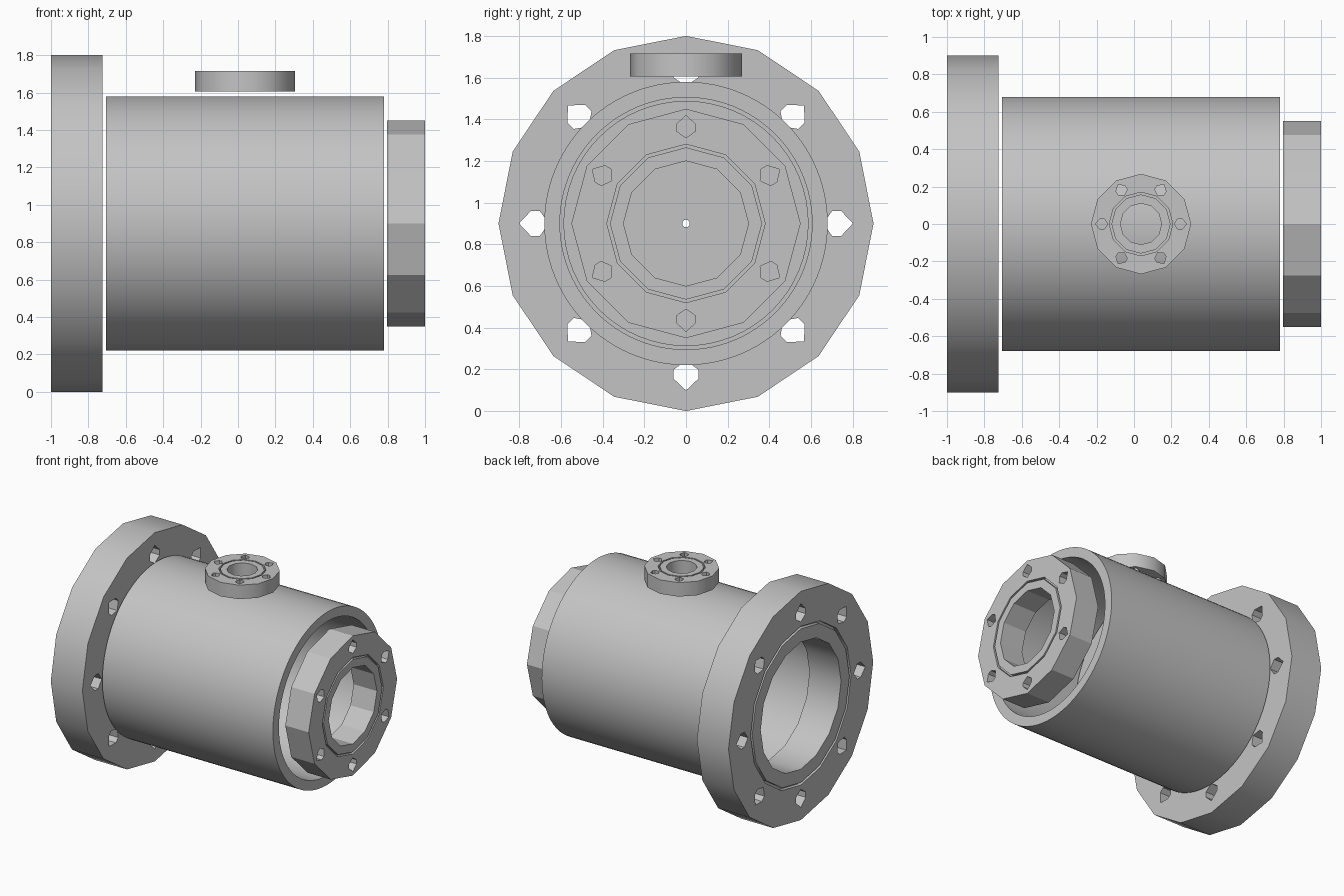
import bpy, bmesh
from math import radians, cos, sin, tau
from mathutils import Matrix, Vector

cube = bpy.data.objects.get("Cube")
if cube:
    bpy.data.objects.remove(cube, do_unlink=True)

steel = bpy.data.materials.new("grey_steel")
steel.use_nodes = True
steel.diffuse_color = (0.55, 0.55, 0.55, 1)
steel.node_tree.nodes["Principled BSDF"].inputs["Base Color"].default_value = (0.55, 0.55, 0.55, 1)

AXIS_Z = 0.9  # height of the pipe centre line


def finish(bm, name):
    bmesh.ops.recalc_face_normals(bm, faces=bm.faces)
    mesh = bpy.data.meshes.new(name)
    bm.to_mesh(mesh)
    bm.free()
    mesh.materials.append(steel)
    ob = bpy.data.objects.new(name, mesh)
    bpy.context.collection.objects.link(ob)
    return ob


def activate(ob):
    bpy.ops.object.select_all(action='DESELECT')
    ob.select_set(True)
    bpy.context.view_layer.objects.active = ob


def smooth(ob, angle):
    activate(ob)
    bpy.ops.object.shade_smooth_by_angle(angle=radians(angle))


def ring(name, profile, sides):
    """Revolve a closed (radius, height) profile about local z."""
    bm = bmesh.new()
    loops = []
    for i in range(sides):
        a = tau * i / sides
        loops.append([bm.verts.new((r * cos(a), r * sin(a), h)) for r, h in profile])
    n = len(profile)
    for i in range(sides):
        here, after = loops[i], loops[(i + 1) % sides]
        for j in range(n):
            k = (j + 1) % n
            bm.faces.new((here[j], after[j], after[k], here[k]))
    return finish(bm, name)


def tube(name, inner, outer, thick, sides):
    return ring(name, [(inner, 0), (outer, 0), (outer, thick), (inner, thick)], sides)


def bolt_cutter(count, circle, size, thick):
    """Faceted bolt holes with a corner pointing outward."""
    half = [(1, 0), (0.2, 0.85), (-0.4, 0.85), (-1, 0)]
    shape = half + [(u, -v) for u, v in half[2:0:-1]]
    bm = bmesh.new()
    for i in range(count):
        turn = Matrix.Rotation(tau * i / count, 4, 'Z')
        low = [bm.verts.new(turn @ Vector((circle + u * size, v * size, -0.1))) for u, v in shape]
        face = bm.faces.new(low)
        grown = bmesh.ops.extrude_face_region(bm, geom=[face])["geom"]
        top = [g for g in grown if isinstance(g, bmesh.types.BMVert)]
        bmesh.ops.translate(bm, verts=top, vec=(0, 0, thick + 0.2))
    ob = finish(bm, "bolt_cutter")
    ob.hide_render = True
    return ob


def flange(name, sides, bore, outer, thick, groove, holes, place, angle):
    """Disc with a bore, a seal groove in its outer face, and bolt holes."""
    g_in, g_out, deep = groove
    ob = ring(name, [(bore, 0), (outer, 0), (outer, thick), (g_out, thick),
                     (g_out, thick - deep), (g_in, thick - deep),
                     (g_in, thick), (bore, thick)], sides)
    cutter = bolt_cutter(*holes, thick)
    mod = ob.modifiers.new("bolt_holes", 'BOOLEAN')
    mod.operation, mod.solver, mod.object = 'DIFFERENCE', 'EXACT', cutter
    activate(ob)
    bpy.ops.object.modifier_apply(modifier=mod.name)
    bpy.data.objects.remove(cutter, do_unlink=True)
    ob.matrix_world = place
    smooth(ob, angle)
    return ob


def along_x(x, direction=1):
    turn = Matrix.Rotation(radians(90 * direction), 4, 'Y')
    return Matrix.Translation((x, 0, AXIS_Z)) @ turn


# main barrel, open at both ends
barrel = tube("barrel", 0.605, 0.68, 1.485, 96)
barrel.matrix_world = along_x(-0.705)
smooth(barrel, 30)

# thin plate with a pinhole, across the middle of the barrel
plate = tube("orifice_plate", 0.018, 0.588, 0.03, 64)
plate.matrix_world = along_x(0.02)
smooth(plate, 30)

# end flanges and the small port flange on top
flange("large_end_flange", 16, 0.5, 0.9, 0.275, (0.605, 0.625, 0.03),
       (8, 0.73, 0.071), along_x(-0.725, -1), 29)
flange("small_end_flange", 12, 0.3, 0.55, 0.203, (0.365, 0.38, 0.025),
       (6, 0.465, 0.054), along_x(0.797), 29)
flange("top_port_flange", 12, 0.11, 0.268, 0.11, (0.158, 0.17, 0.02),
       (6, 0.211, 0.034), Matrix.Translation((0.0375, 0, 1.605)), 32)
